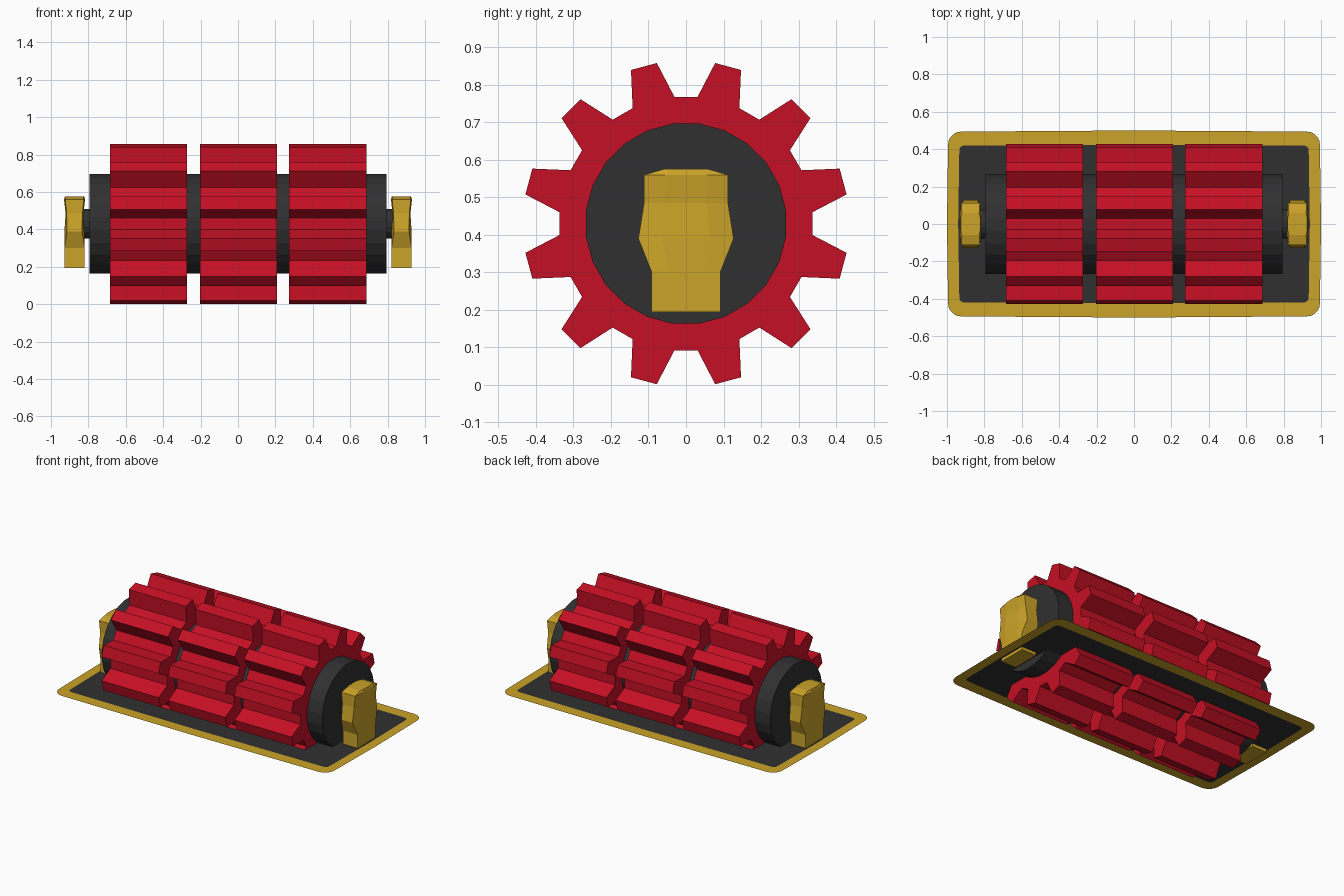
import bpy
from math import sin, cos, pi, radians

if "Cube" in bpy.data.objects:
    bpy.data.objects.remove(bpy.data.objects["Cube"])

CZ = 0.43  # height of the roller axis


def material(name, rgb):
    m = bpy.data.materials.new(name)
    m.diffuse_color = (*rgb, 1)
    m.use_nodes = True
    m.node_tree.nodes["Principled BSDF"].inputs["Base Color"].default_value = m.diffuse_color
    return m


RED = material("red", (0.56, 0.005, 0.018))
GOLD = material("gold", (0.60, 0.37, 0.022))
DARK = material("dark", (0.03, 0.03, 0.03))


def make(name, verts, faces, mat):
    me = bpy.data.meshes.new(name)
    me.from_pydata(verts, [], faces)
    me.materials.append(mat)
    ob = bpy.data.objects.new(name, me)
    bpy.context.collection.objects.link(ob)
    return ob


def loft(name, rings, mat):
    """Skin equal-length rings and cap both ends."""
    n = len(rings[0])
    verts = [v for r in rings for v in r]
    faces = [(k * n + i, k * n + (i + 1) % n, (k + 1) * n + (i + 1) % n, (k + 1) * n + i)
             for k in range(len(rings) - 1) for i in range(n)]
    faces += [tuple(reversed(range(n))), tuple(range(len(verts) - n, len(verts)))]
    return make(name, verts, faces, mat)


def extrude_x(name, profile, x0, x1, mat):
    return loft(name, [[(x, y, z + CZ) for y, z in profile] for x in (x0, x1)], mat)


def polar(r, deg):
    return (r * cos(radians(deg)), r * sin(radians(deg)))


def circle(r, n):
    return [polar(r, 360 / n * (i + 0.5)) for i in range(n)]


# Three toothed rollers, twelve tapered teeth each
gear = []
for k in range(12):
    a = 15 + 30 * k
    gear += [polar(0.339, a - 9.8), polar(0.435, a - 4.7), polar(0.435, a + 4.7), polar(0.339, a + 9.8)]
for i, x in enumerate((-0.478, 0.002, 0.480)):
    extrude_x(f"toothed_roller_{i + 1}", gear, x - 0.206, x + 0.206, RED)

# Core drum
extrude_x("drum", circle(0.269, 24), -0.795, 0.795, DARK)

# Axle stubs and end brackets, mirrored left and right
# Bracket sections: z, half width in y, half thickness at edge, half thickness at middle
sections = [(0.195, 0.092, 0.054, 0.054), (0.302, 0.092, 0.054, 0.054),
            (0.39, 0.127, 0.040, 0.054), (0.485, 0.112, 0.042, 0.048),
            (0.56, 0.112, 0.050, 0.056), (0.575, 0.06, 0.046, 0.052)]
for side, s in (("left", -1), ("right", 1)):
    extrude_x("axle_" + side, circle(0.08, 16), *sorted((0.79 * s, 0.84 * s)), DARK)
    rings = []
    for z, w, e, m in sections:
        pts = [(e, -w), (m, -w * 0.5), (m, w * 0.5), (e, w),
               (-e, w), (-m, w * 0.5), (-m, -w * 0.5), (-e, -w)]
        rings.append([(0.874 * s + x, y, z) for x, y in pts])
    loft("bracket_" + side, rings, GOLD)


# Thin base sheet: gold rim around a dark panel
def rounded_rect(hx, hy, r, bow, z):
    pts = []
    for q, (sx, sy) in enumerate(((1, 1), (-1, 1), (-1, -1), (1, -1))):
        for j in range(6):
            a = q * pi / 2 + j * pi / 10
            x = sx * (hx - bow - r) + r * cos(a)
            y = sy * (hy - bow - r) + r * sin(a)
            pts.append((x, y, z))
        # slightly bowed sides
        pts.append(((0, hy, z), (-hx, 0, z), (0, -hy, z), (hx, 0, z))[q])
    return pts


PZ = 0.215
outer = rounded_rect(1.0, 0.5, 0.07, 0.006, PZ)
inner = rounded_rect(0.94, 0.425, 0.025, 0.006, PZ)
n = len(outer)
make("base_rim", outer + inner,
     [(i, (i + 1) % n, n + (i + 1) % n, n + i) for i in range(n)], GOLD)
make("base_panel", inner, [tuple(range(n))], DARK)
